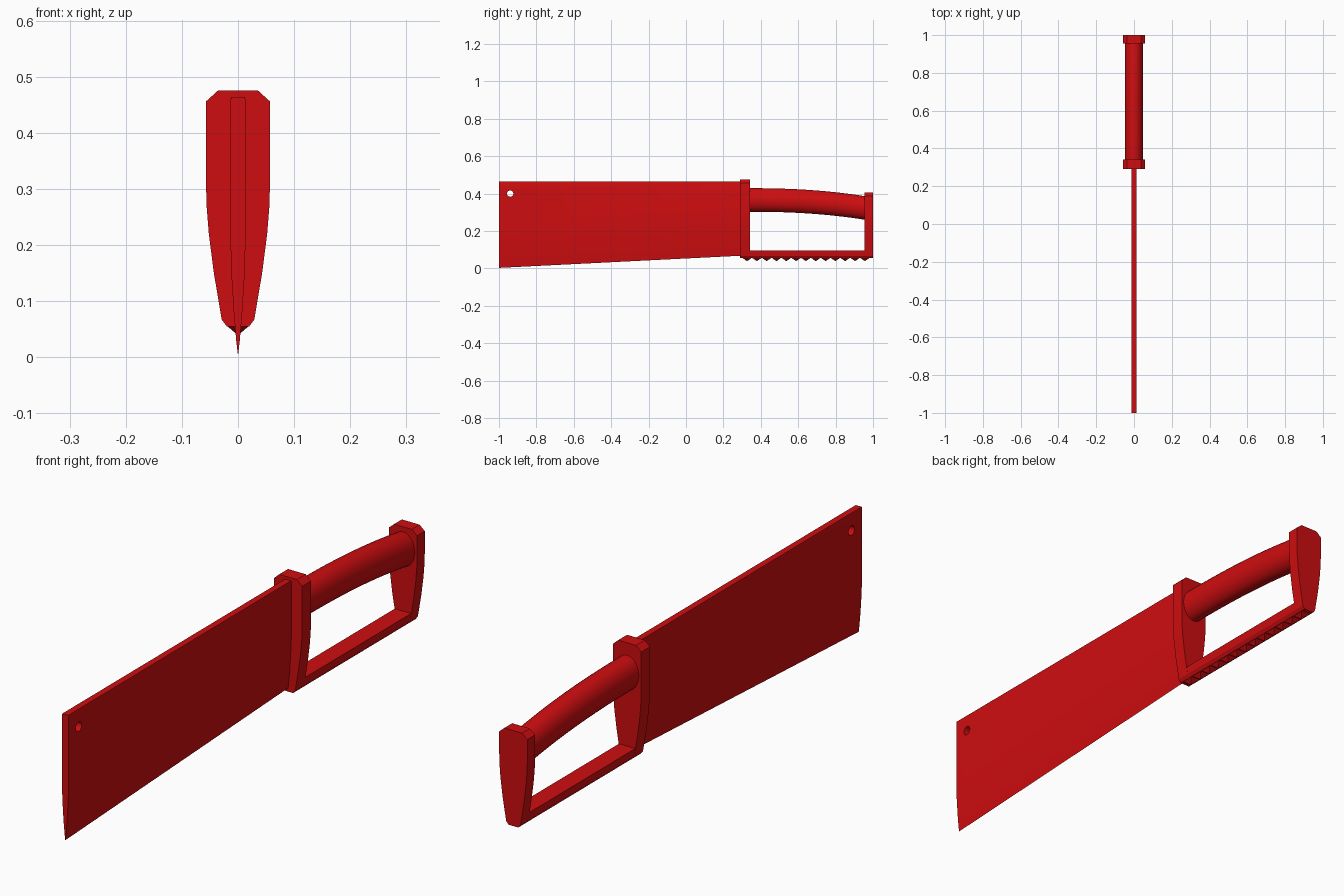
import bpy, bmesh, math

if "Cube" in bpy.data.objects:
    bpy.data.objects.remove(bpy.data.objects["Cube"])

red = bpy.data.materials.new("red_paint")
red.diffuse_color = (0.62, 0.004, 0.005, 1)
red.use_nodes = True
red.node_tree.nodes["Principled BSDF"].inputs["Base Color"].default_value = red.diffuse_color


def finish(name, bm, smooth=None):
    bmesh.ops.recalc_face_normals(bm, faces=bm.faces)
    mesh = bpy.data.meshes.new(name)
    bm.to_mesh(mesh)
    bm.free()
    ob = bpy.data.objects.new(name, mesh)
    bpy.context.collection.objects.link(ob)
    mesh.materials.append(red)
    bpy.ops.object.select_all(action='DESELECT')
    ob.select_set(True)
    bpy.context.view_layer.objects.active = ob
    if smooth:
        bpy.ops.object.shade_smooth_by_angle(angle=math.radians(smooth))
    return ob


def loft(name, rings, smooth=None):
    """Join equal-length closed rings of points and cap both ends."""
    bm = bmesh.new()
    loops = [[bm.verts.new(p) for p in ring] for ring in rings]
    n = len(loops[0])
    for a, b in zip(loops, loops[1:]):
        for i in range(n):
            j = (i + 1) % n
            bm.faces.new((a[i], a[j], b[j], b[i]))
    bm.faces.new(loops[0])
    bm.faces.new(loops[-1])
    return finish(name, bm, smooth)


def mirrored(half):
    return half + [(-x, z) for x, z in reversed(half) if x > 0]


def plate(name, half, y0, y1, smooth=None):
    outline = mirrored(half)
    return loft(name, [[(x, y, z) for x, z in outline] for y in (y0, y1)], smooth)


# Blade: flat spine, hollow taper to a sharp lower edge that rises to the guard
def blade_ring(y, edge):
    half = [(0.012, 0.464), (0.013, 0.46), (0.013, edge + 0.19), (0.0115, edge + 0.14),
            (0.007, edge + 0.07), (0.003, edge + 0.025), (0, edge)]
    return [(x, y, z) for x, z in mirrored(half)]


blade = loft("blade", [blade_ring(-1.0, 0.003), blade_ring(0.295, 0.068)], 20)

# Hanging hole near the blade tip
bpy.ops.mesh.primitive_cylinder_add(vertices=24, radius=0.017, depth=0.2,
                                    location=(0, -0.94, 0.4), rotation=(0, math.pi / 2, 0))
cutter = bpy.context.object
cutter.name = "hole_cutter"
cutter.hide_render = True
cut = blade.modifiers.new("hole", 'BOOLEAN')
cut.operation = 'DIFFERENCE'
cut.object = cutter
bpy.context.view_layer.objects.active = blade
bpy.ops.object.modifier_apply(modifier=cut.name)
bpy.data.objects.remove(cutter)

# Guard and pommel: chamfered plates narrowing toward the knuckle bar
lower = [(0.056, 0.27), (0.052, 0.22), (0.043, 0.15), (0.029, 0.067), (0.02, 0.055)]
plate("guard", [(0.036, 0.475), (0.057, 0.456), (0.057, 0.31)] + lower, 0.29, 0.341, 20)
plate("pommel", [(0.036, 0.405), (0.057, 0.387), (0.057, 0.31)] + lower, 0.955, 1.0, 20)

# Knuckle bar along the bottom
plate("knuckle_bar", [(0.033, 0.096), (0.029, 0.067), (0.02, 0.055)], 0.335, 0.96)

# Saw teeth: row of small pyramids under the knuckle bar
bm = bmesh.new()
count, start, pitch = 13, 0.3, 0.0525
for i in range(count):
    y = start + i * pitch
    base = [bm.verts.new((x, y + dy, 0.057)) for x, dy in
            ((-0.021, 0), (0.021, 0), (0.021, pitch), (-0.021, pitch))]
    tip = bm.verts.new((0, y + pitch / 2, 0.039))
    bm.faces.new(base)
    for k in range(4):
        bm.faces.new((base[k], base[(k + 1) % 4], tip))
finish("saw_teeth", bm)

# Grip: oval tube drooping toward the pommel
rings = []
for i in range(15):
    t = i / 14
    y, z = 0.335 + 0.63 * t, 0.366 - 0.044 * t ** 2.3
    rings.append([(0.048 * math.cos(a), y, z + 0.063 * math.sin(a))
                  for a in (2 * math.pi * k / 32 for k in range(32))])
loft("grip", rings, 40)
